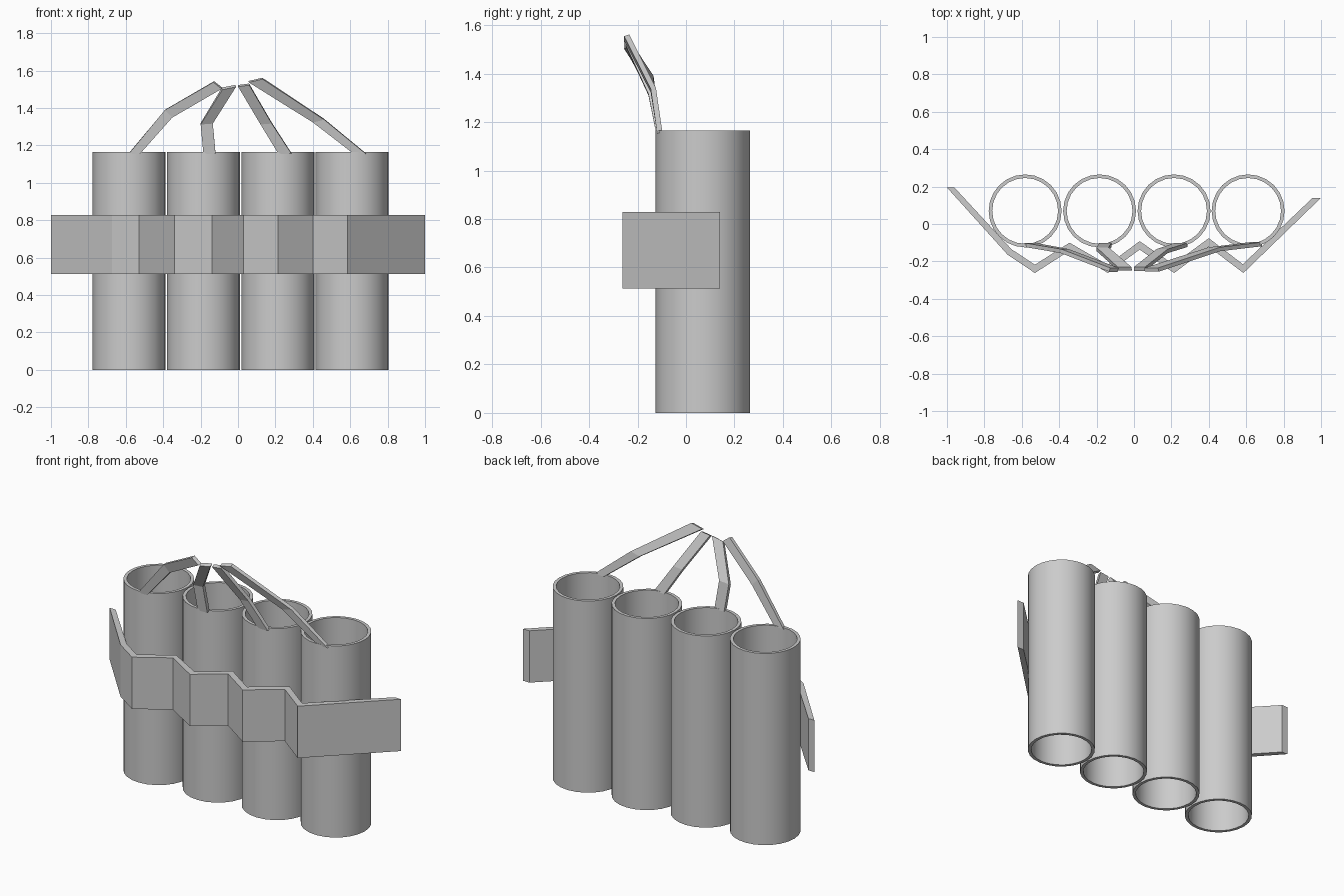
import bpy, bmesh, math
from mathutils import Vector

if "Cube" in bpy.data.objects:
    bpy.data.objects.remove(bpy.data.objects["Cube"])


def make_object(name, bm):
    bmesh.ops.recalc_face_normals(bm, faces=bm.faces)
    mesh = bpy.data.meshes.new(name)
    bm.to_mesh(mesh)
    bm.free()
    ob = bpy.data.objects.new(name, mesh)
    bpy.context.collection.objects.link(ob)
    return ob


def loft(name, loops, closed=False):
    """Skin a row of equal loops; cap the ends unless closed."""
    bm = bmesh.new()
    rows = [[bm.verts.new(p) for p in loop] for loop in loops]
    n = len(rows[0])
    pairs = list(zip(rows, rows[1:])) + ([(rows[-1], rows[0])] if closed else [])
    for a, b in pairs:
        for i in range(n):
            j = (i + 1) % n
            bm.faces.new((a[i], a[j], b[j], b[i]))
    if not closed:
        bm.faces.new(rows[0])
        bm.faces.new(rows[-1])
    return make_object(name, bm)


# Four open tubes
SIDES, HEIGHT, TUBE_Y = 24, 1.165, 0.07


def ring(cx, r, z):
    return [(cx + r * math.cos(2 * math.pi * i / SIDES),
             TUBE_Y + r * math.sin(2 * math.pi * i / SIDES), z) for i in range(SIDES)]


for k, cx in enumerate((-0.582, -0.184, 0.214, 0.61)):
    tube = loft(f"tube_{k + 1}", [ring(cx, 0.195, 0), ring(cx, 0.195, HEIGHT),
                                  ring(cx, 0.176, HEIGHT), ring(cx, 0.176, 0)], closed=True)
    bpy.ops.object.select_all(action='DESELECT')
    tube.select_set(True)
    bpy.context.view_layer.objects.active = tube
    bpy.ops.object.shade_smooth_by_angle(angle=math.radians(30))

# Zigzag strap across the front: outer and inner edges seen from above
outer = [(-1.0, 0.195), (-0.675, -0.165), (-0.53, -0.262), (-0.34, -0.14), (-0.14, -0.262),
         (0.03, -0.137), (0.215, -0.262), (0.4, -0.122), (0.585, -0.262), (1.0, 0.14)]
inner = [(-0.96, 0.195), (-0.655, -0.135), (-0.53, -0.218), (-0.345, -0.1), (-0.14, -0.218),
         (0.03, -0.092), (0.21, -0.215), (0.4, -0.076), (0.582, -0.215), (0.955, 0.14)]
loft("front_strap", [[(*o, 0.513), (*o, 0.828), (*i, 0.828), (*i, 0.513)]
                     for o, i in zip(outer, inner)])

# Bent flat fuses: (left x, z, right x, z, y) at base, bend and tip
fuses = [
    [(-0.585, 1.155, -0.525, 1.155, -0.112), (-0.39, 1.39, -0.35, 1.35, -0.145), (-0.13, 1.54, -0.085, 1.505, -0.245)],
    [(-0.185, 1.155, -0.12, 1.155, -0.112), (-0.2, 1.315, -0.135, 1.32, -0.135), (-0.085, 1.503, -0.012, 1.518, -0.24)],
    [(0.217, 1.155, 0.287, 1.155, -0.112), (0.12, 1.315, 0.18, 1.32, -0.145), (0.0, 1.518, 0.06, 1.526, -0.24)],
    [(0.62, 1.155, 0.685, 1.155, -0.108), (0.4, 1.325, 0.46, 1.34, -0.135), (0.057, 1.54, 0.13, 1.558, -0.245)],
]
for k, stations in enumerate(fuses):
    edges = [(Vector((a, y, za)), Vector((b, y, zb))) for a, za, b, zb, y in stations]
    mids = [(l + r) / 2 for l, r in edges]
    loops = []
    for i, (l, r) in enumerate(edges):
        tangent = mids[min(i + 1, 2)] - mids[max(i - 1, 0)]
        off = (r - l).cross(tangent).normalized() * 0.011
        loops.append([l - off, r - off, r + off, l + off])
    loft(f"fuse_{k + 1}", loops)
